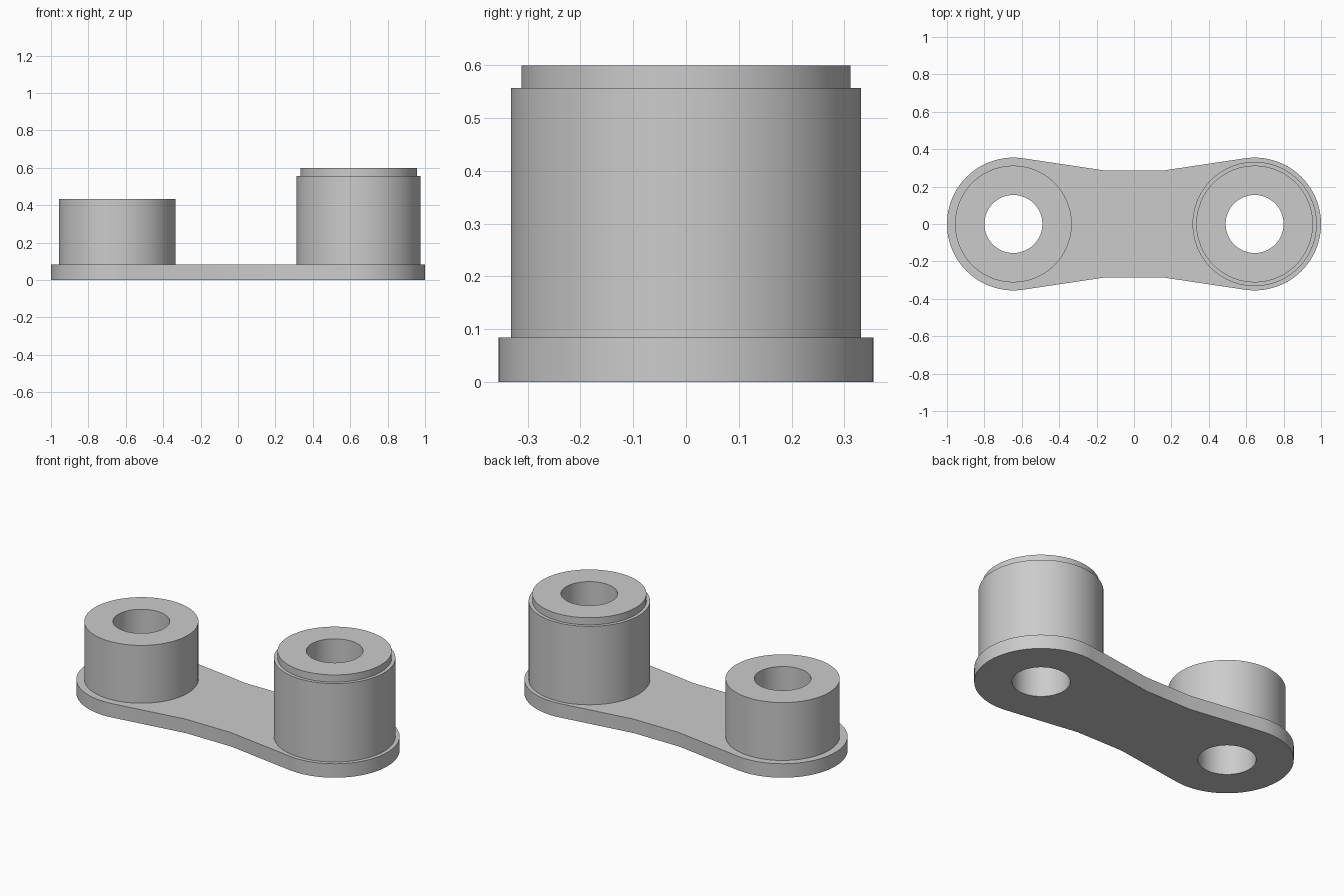
import bpy
import bmesh
from math import sin, cos, pi, acos, atan2, hypot, radians

PIN_X = 0.645        # distance of each bore from the centre
END_R = 0.355        # rounded plate ends
BORE_R = 0.155
PLATE_H = 0.084
WAIST_X, WAIST_Y = 0.15, 0.285
SEGMENTS = 96

cube = bpy.data.objects.get("Cube")
if cube:
    bpy.data.objects.remove(cube, do_unlink=True)

steel = bpy.data.materials.new("grey_metal")
steel.use_nodes = True
grey = (0.6, 0.6, 0.6, 1)
steel.diffuse_color = grey
steel.node_tree.nodes["Principled BSDF"].inputs["Base Color"].default_value = grey


def finish(obj):
    obj.data.materials.clear()
    obj.data.materials.append(steel)
    bpy.ops.object.select_all(action='DESELECT')
    obj.select_set(True)
    bpy.context.view_layer.objects.active = obj
    bpy.ops.object.shade_smooth_by_angle(angle=radians(30))


def arc(cx, radius, start, end, count):
    step = (end - start) / count
    return [(cx + radius * cos(start + i * step), radius * sin(start + i * step))
            for i in range(count + 1)]


def link_plate():
    # Rounded ends joined to the narrow waist by tangent lines
    dx = PIN_X - WAIST_X
    tangent = atan2(WAIST_Y, -dx) - acos(END_R / hypot(dx, WAIST_Y))
    right_end = arc(PIN_X, END_R, -tangent, tangent, SEGMENTS // 2)
    half = right_end + [(WAIST_X, WAIST_Y)]
    half = [(WAIST_X, -WAIST_Y)] + half
    outline = half + [(-x, -y) for x, y in half]
    bores = [arc(cx, BORE_R, 0, 2 * pi, SEGMENTS)[:-1] for cx in (-PIN_X, PIN_X)]

    curve = bpy.data.curves.new("link_plate", 'CURVE')
    curve.dimensions = '2D'
    curve.fill_mode = 'BOTH'
    curve.extrude = PLATE_H / 2
    for loop in [outline] + bores:
        spline = curve.splines.new('POLY')
        spline.points.add(len(loop) - 1)
        for point, (x, y) in zip(spline.points, loop):
            point.co = (x, y, 0, 1)
        spline.use_cyclic_u = True
    source = bpy.data.objects.new("plate_outline", curve)
    bpy.context.collection.objects.link(source)
    source.location.z = PLATE_H / 2
    bpy.context.view_layer.update()

    # Bake the filled outline to a welded mesh
    evaluated = source.evaluated_get(bpy.context.evaluated_depsgraph_get())
    mesh = bpy.data.meshes.new_from_object(evaluated)
    bm = bmesh.new()
    bm.from_mesh(mesh)
    bmesh.ops.translate(bm, verts=bm.verts, vec=(0, 0, PLATE_H / 2))
    bmesh.ops.remove_doubles(bm, verts=bm.verts, dist=0.0001)
    bmesh.ops.recalc_face_normals(bm, faces=bm.faces)
    bm.to_mesh(mesh)
    bm.free()
    bpy.data.objects.remove(source, do_unlink=True)
    plate = bpy.data.objects.new("link_plate", mesh)
    bpy.context.collection.objects.link(plate)
    finish(plate)


def boss(name, cx, outer):
    # Lathe the outer steps, the top ring and the bore wall
    profile = outer + [(BORE_R, outer[-1][1]), (BORE_R, PLATE_H)]
    bm = bmesh.new()
    rings = [[bm.verts.new((x, y, z))
              for x, y in arc(0, r, 0, 2 * pi, SEGMENTS)[:-1]]
             for r, z in profile]
    for low, high in zip(rings, rings[1:]):
        for i in range(SEGMENTS):
            j = (i + 1) % SEGMENTS
            bm.faces.new((low[i], low[j], high[j], high[i]))
    mesh = bpy.data.meshes.new(name)
    bm.to_mesh(mesh)
    bm.free()
    obj = bpy.data.objects.new(name, mesh)
    obj.location.x = cx
    bpy.context.collection.objects.link(obj)
    finish(obj)


link_plate()
boss("short_boss", -PIN_X, [(0.312, PLATE_H), (0.312, 0.433)])
boss("tall_boss", PIN_X, [(0.332, PLATE_H), (0.332, 0.557),
                          (0.312, 0.557), (0.312, 0.6)])
